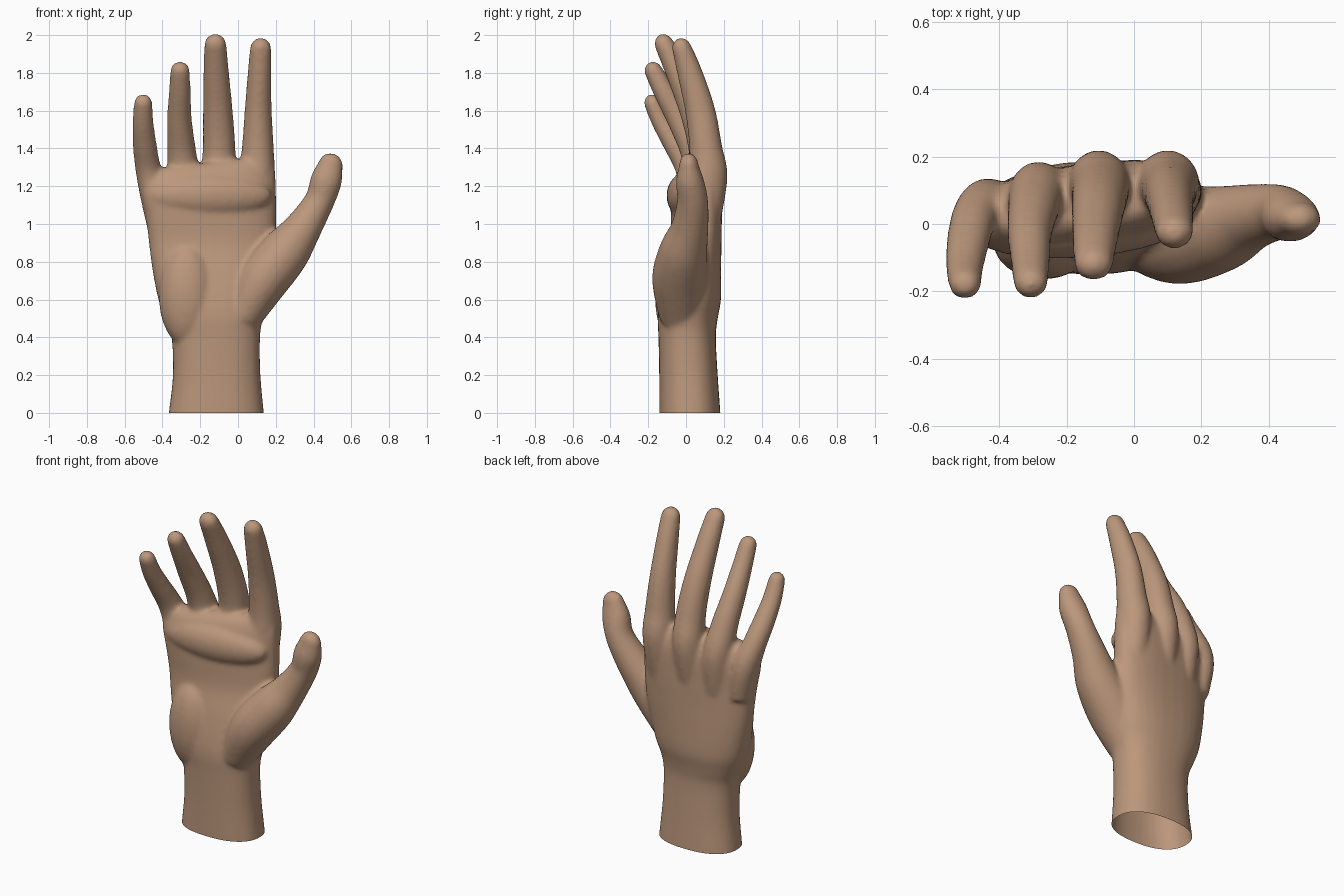
import bpy, bmesh
from math import sin, cos, pi, copysign
from mathutils import Vector, Matrix

if "Cube" in bpy.data.objects:
    bpy.data.objects.remove(bpy.data.objects["Cube"])

SIDES = 20
bm = bmesh.new()


def skin(rings):
    """Closed loft through a list of rings of points."""
    vs = [[bm.verts.new(p) for p in r] for r in rings]
    n = len(vs[0])
    for a, b in zip(vs, vs[1:]):
        for i in range(n):
            j = (i + 1) % n
            bm.faces.new((a[i], a[j], b[j], b[i]))
    bm.faces.new(vs[0][::-1])
    bm.faces.new(vs[-1])


def spline(rows, steps=5):
    """Catmull-Rom interpolation of rows of numbers."""
    out = []
    for k in range(len(rows) - 1):
        a, b = rows[max(k - 1, 0)], rows[k]
        c, d = rows[k + 1], rows[min(k + 2, len(rows) - 1)]
        for s in range(steps):
            t = s / steps
            out.append([q + 0.5 * t * ((r - p) + t * ((2*p - 5*q + 4*r - w) + t * (3*(q - r) + w - p)))
                        for p, q, r, w in zip(a, b, c, d)])
    out.append(list(rows[-1]))
    return out


def finger(rows):
    """Tapered round-tipped tube; rows are x, y, z, half width, half depth."""
    pts = spline(rows)
    rings = []
    for k, (x, y, z, w, d) in enumerate(pts):
        lo, hi = pts[max(k - 1, 0)], pts[min(k + 1, len(pts) - 1)]
        t = (Vector(hi[:3]) - Vector(lo[:3])).normalized()
        u = (Vector((1, 0, 0)) - t * t.x).normalized()
        v = t.cross(u)
        ends = [0] if k < len(pts) - 1 else [0, 0.4, 0.8, 1.15, 1.45]
        for e in ends:
            c = Vector((x, y, z)) + t * w * sin(e)
            rings.append([c + u * w * cos(e) * cos(2*pi*i/SIDES) + v * d * cos(e) * sin(2*pi*i/SIDES)
                          for i in range(SIDES)])
    skin(rings)


def mound(centre, radii, turn=0):
    m = Matrix.Translation(centre) @ Matrix.Rotation(turn, 4, 'Z') @ Matrix.Diagonal((*radii, 1))
    bmesh.ops.create_uvsphere(bm, u_segments=24, v_segments=16, radius=1, matrix=m)


# wrist and palm: z, left, right, front, back, tilt, top slant
palm = [(-.06, -.375, .14, -.14, .183, 0, 0), (0, -.367, .137, -.142, .182, 0, 0),
        (.2, -.345, .119, -.142, .168, 0, 0), (.4, -.352, .117, -.146, .158, 0, 0),
        (.5, -.387, .132, -.15, .168, 0, 0), (.6, -.422, .16, -.14, .185, .02, 0),
        (.75, -.452, .19, -.11, .185, .05, 0), (.9, -.472, .2, -.075, .182, .09, 0),
        (1.05, -.488, .203, -.07, .18, .12, .04), (1.2, -.51, .2, -.065, .172, .13, .1),
        (1.29, -.5, .19, -.03, .14, .13, .12), (1.325, -.48, .17, .01, .1, .13, .12)]
rings = []
for z, x0, x1, y0, y1, tilt, slant in spline(palm, 4):
    ring = []
    for i in range(32):
        c, s = cos(2*pi*i/32), sin(2*pi*i/32)
        dx = (x1 - x0) / 2 * copysign(abs(c) ** .85, c)
        y = (y0 + y1) / 2 + (y1 - y0) / 2 * copysign(abs(s) ** .85, s)
        ring.append(((x0 + x1) / 2 + dx, y + tilt * dx, z + slant * dx))
    rings.append(ring)
skin(rings)

# heel of the palm and the pad under the fingers
mound((-.27, -.05, .62), (.15, .115, .27))
mound((-.15, -.005, 1.15), (.33, .095, .12), .08)

# index, middle, ring and little fingers
finger([(.09, .09, 1.0, .09, .09), (.1, .115, 1.25, .095, .105), (.105, .105, 1.4, .085, .088),
        (.107, .075, 1.6, .072, .08), (.114, .02, 1.8, .063, .067), (.12, -.022, 1.93, .057, .052)])
finger([(-.11, .09, 1.0, .09, .09), (-.105, .115, 1.25, .093, .105), (-.1, .1, 1.4, .087, .088),
        (-.107, .045, 1.6, .079, .08), (-.116, -.05, 1.82, .067, .065), (-.12, -.115, 1.95, .059, .052)])
finger([(-.27, .08, 1.0, .085, .085), (-.285, .085, 1.22, .088, .1), (-.298, .05, 1.38, .077, .08),
        (-.31, -.03, 1.55, .066, .07), (-.308, -.115, 1.7, .058, .058), (-.307, -.172, 1.81, .052, .049)])
finger([(-.41, .05, .98, .07, .08), (-.445, .045, 1.17, .077, .088), (-.477, .01, 1.3, .068, .07),
        (-.495, -.065, 1.43, .063, .06), (-.503, -.13, 1.54, .056, .052), (-.502, -.177, 1.64, .049, .046)])

# thumb with its fleshy base
finger([(.02, -.03, .5, .1, .11), (.13, -.035, .7, .135, .145), (.25, -.015, .85, .13, .13),
        (.345, .02, .98, .1, .1), (.43, .035, 1.12, .08, .083), (.467, .02, 1.23, .084, .074),
        (.489, .015, 1.31, .067, .052)])

bmesh.ops.recalc_face_normals(bm, faces=bm.faces[:])
mesh = bpy.data.meshes.new("hand_parts")
bm.to_mesh(mesh)
bm.free()
hand = bpy.data.objects.new("hand", mesh)
bpy.context.collection.objects.link(hand)

# fuse the parts into one skin and soften the joins
fuse = hand.modifiers.new("fuse", 'REMESH')
fuse.mode = 'VOXEL'
fuse.voxel_size = 0.012
soft = hand.modifiers.new("soften", 'SMOOTH')
soft.factor = 0.5
soft.iterations = 10
bpy.context.view_layer.update()
skin_mesh = bpy.data.meshes.new_from_object(hand.evaluated_get(bpy.context.evaluated_depsgraph_get()))
hand.modifiers.clear()

# open cut at the wrist
bm = bmesh.new()
bm.from_mesh(skin_mesh)
bmesh.ops.bisect_plane(bm, geom=bm.verts[:] + bm.edges[:] + bm.faces[:],
                       plane_co=(0, 0, 0), plane_no=(0, 0, 1), clear_inner=True)
for f in bm.faces:
    f.smooth = True
bm.to_mesh(skin_mesh)
bm.free()
hand.data = skin_mesh
skin_mesh.name = "hand"

mat = bpy.data.materials.new("skin")
mat.diffuse_color = (0.50, 0.31, 0.20, 1)
mat.use_nodes = True
mat.node_tree.nodes["Principled BSDF"].inputs["Base Color"].default_value = mat.diffuse_color
skin_mesh.materials.clear()
skin_mesh.materials.append(mat)
